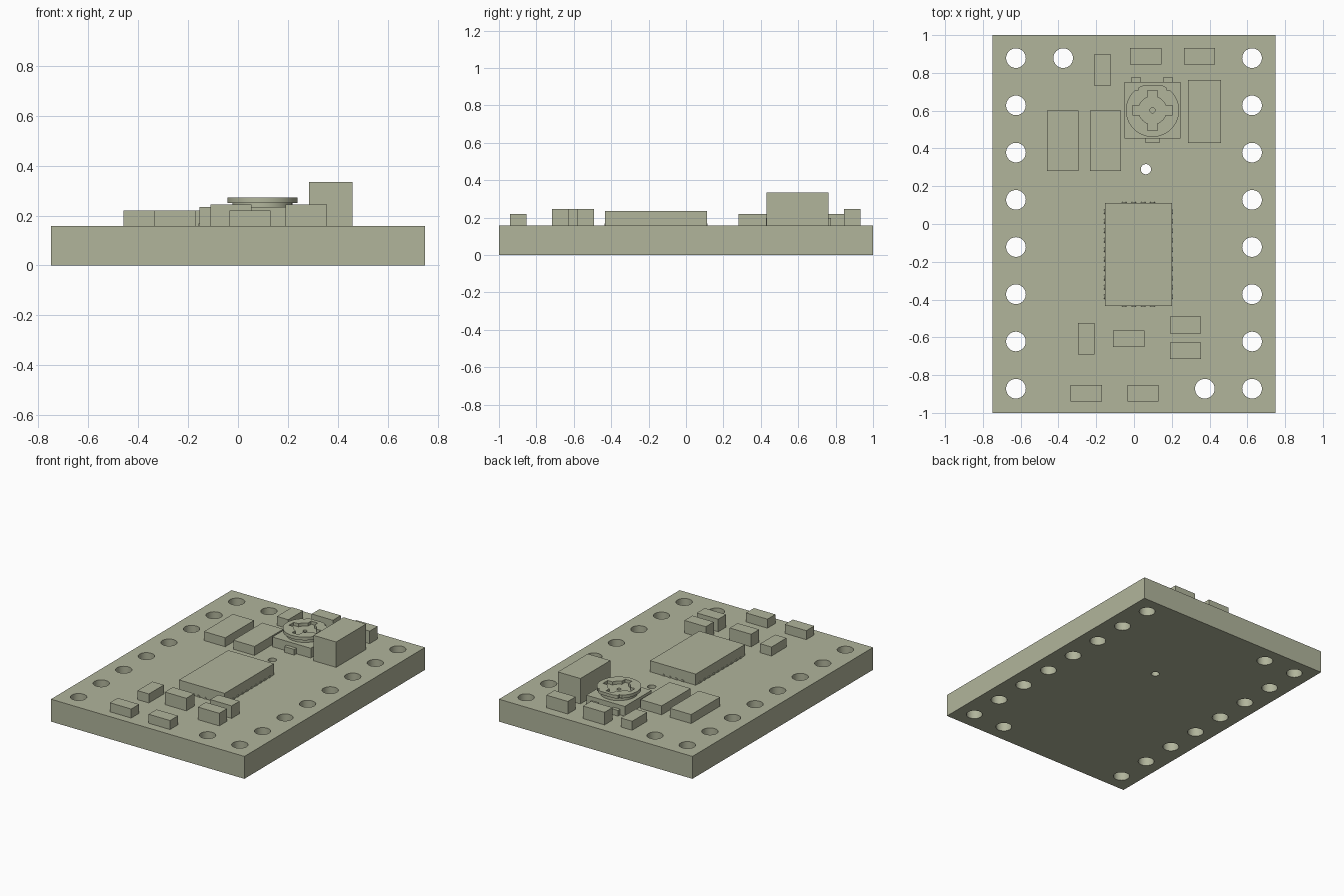
import bpy
import bmesh
import math
from mathutils import Matrix

default = bpy.data.objects.get("Cube")
if default:
    bpy.data.objects.remove(default, do_unlink=True)

mat = bpy.data.materials.new("sage_grey")
mat.use_nodes = True
colour = (0.44, 0.46, 0.33, 1)
mat.diffuse_color = colour
mat.node_tree.nodes["Principled BSDF"].inputs["Base Color"].default_value = colour

TOP = 0.157  # upper face of the board


def finish(name, bm):
    mesh = bpy.data.meshes.new(name)
    bm.to_mesh(mesh)
    bm.free()
    mesh.materials.append(mat)
    obj = bpy.data.objects.new(name, mesh)
    bpy.context.collection.objects.link(obj)
    return obj


def box(name, x0, x1, y0, y1, z0, z1):
    bm = bmesh.new()
    place = Matrix.Translation(((x0 + x1) / 2, (y0 + y1) / 2, (z0 + z1) / 2))
    size = Matrix.Diagonal((x1 - x0, y1 - y0, z1 - z0, 1))
    bmesh.ops.create_cube(bm, size=1, matrix=place @ size)
    return finish(name, bm)


def cylinders(name, centres, radius, z0, z1, sides=40):
    bm = bmesh.new()
    for x, y in centres:
        bmesh.ops.create_cone(bm, cap_ends=True, segments=sides, radius1=radius,
                              radius2=radius, depth=z1 - z0,
                              matrix=Matrix.Translation((x, y, (z0 + z1) / 2)))
    return finish(name, bm)


def activate(obj):
    bpy.ops.object.select_all(action='DESELECT')
    obj.select_set(True)
    bpy.context.view_layer.objects.active = obj


def cut(obj, cutter):
    cutter.hide_render = True
    activate(obj)
    mod = obj.modifiers.new("cut", 'BOOLEAN')
    mod.operation = 'DIFFERENCE'
    mod.solver = 'EXACT'
    mod.object = cutter
    bpy.ops.object.modifier_apply(modifier=mod.name)
    bpy.data.objects.remove(cutter, do_unlink=True)


def smooth(obj):
    activate(obj)
    bpy.ops.object.shade_smooth_by_angle(angle=math.radians(30))


# Board with two rows of pin holes and a small centre hole
board = box("circuit_board", -0.75, 0.75, -1, 1, 0, TOP)
holes = [(side * 0.625, 0.878 - 0.25 * i) for side in (-1, 1) for i in range(8)]
holes += [(-0.375, 0.878), (0.375, -0.872)]
cut(board, cylinders("pin_hole_cutter", holes, 0.052, -0.1, 0.3))
cut(board, cylinders("small_hole_cutter", [(0.063, 0.29)], 0.027, -0.1, 0.3))
smooth(board)

# Small chips: low and tall ones, lying along x or y
LONG, SHORT = 0.083, 0.044
chips = [
    ("back_chip_a", 0.062, 0.888, True, 0.245), ("back_chip_b", 0.347, 0.888, True, 0.245),
    ("back_chip_c", -0.167, 0.815, False, 0.22), ("front_chip_a", -0.252, -0.357 * 1.7, False, 0.22),
    ("front_chip_b", -0.028, -0.607, True, 0.245), ("front_chip_c", 0.273, -0.535, True, 0.245),
    ("front_chip_d", 0.273, -0.672, True, 0.245), ("front_chip_e", -0.253, -0.896, True, 0.22),
    ("front_chip_f", 0.048, -0.896, True, 0.22),
]
for name, x, y, along_x, height in chips:
    hx, hy = (LONG, SHORT) if along_x else (SHORT, LONG)
    box(name, x - hx, x + hx, y - hy, y + hy, TOP, height)

# Larger blocks
box("tall_capacitor", 0.285, 0.46, 0.43, 0.762, TOP, 0.335)
box("left_block", -0.46, -0.295, 0.28, 0.60, TOP, 0.22)
box("middle_block", -0.232, -0.068, 0.28, 0.60, TOP, 0.22)

# Main chip with rows of round-topped contact pads
X0, X1, Y0, Y1 = -0.154, 0.20, -0.433, 0.112
box("main_chip", X0, X1, Y0, Y1, TOP, 0.235)


def pad(x, y, axis):
    bm = bmesh.new()
    turn = Matrix.Rotation(math.pi / 2, 4, axis)
    bmesh.ops.create_cone(bm, cap_ends=True, segments=16, radius1=0.012, radius2=0.012,
                          depth=0.03, matrix=Matrix.Translation((x, y, TOP)) @ turn)
    smooth(finish("contact_pad", bm))


for i in range(10):
    for x in (X0 + 0.011, X1 - 0.011):
        pad(x, -0.386 + 0.05 * i, 'Y')
for i in range(4):
    for y in (Y0 + 0.011, Y1 - 0.011):
        pad(-0.052 + 0.05 * i, y, 'X')

# Trimmer: body, neck, slotted knob and terminals
CX, CY = 0.098, 0.602
box("trimmer_body", CX - 0.149, CX + 0.149, CY - 0.149, CY + 0.149, TOP, 0.225)
neck = cylinders("trimmer_neck", [(CX, CY)], 0.12, 0.225, 0.25)
cut(neck, cylinders("centre_cutter", [(CX, CY)], 0.014, 0.23, 0.3, 20))
smooth(neck)
knob = cylinders("trimmer_knob", [(CX, CY)], 0.141, 0.25, 0.272, 56)
for hx, hy in ((0.106, 0.026), (0.026, 0.106)):
    cut(knob, box("slot_cutter", CX - hx, CX + hx, CY - hy, CY + hy, 0.2, 0.3))
cut(knob, cylinders("recess_cutter", [(CX, CY)], 0.074, 0.2, 0.3))
cut(knob, box("flat_cutter", CX - 0.2, CX + 0.2, CY + 0.132, CY + 0.3, 0.2, 0.3))
for side in (-1, 1):
    ends = sorted((CX + side * 0.076, CX + side * 0.13))
    cut(knob, box("notch_cutter", *ends, CY + 0.104, CY + 0.3, 0.2, 0.3))
smooth(knob)
for name, x, y, half in (("back_terminal_left", 0.18, CY + 0.16, 0.026),
                         ("back_terminal_right", 0.01, CY + 0.16, 0.026),
                         ("front_terminal", CX, CY - 0.16, 0.038)):
    box(name, x - half, x + half, y - 0.014, y + 0.014, TOP, 0.197)
